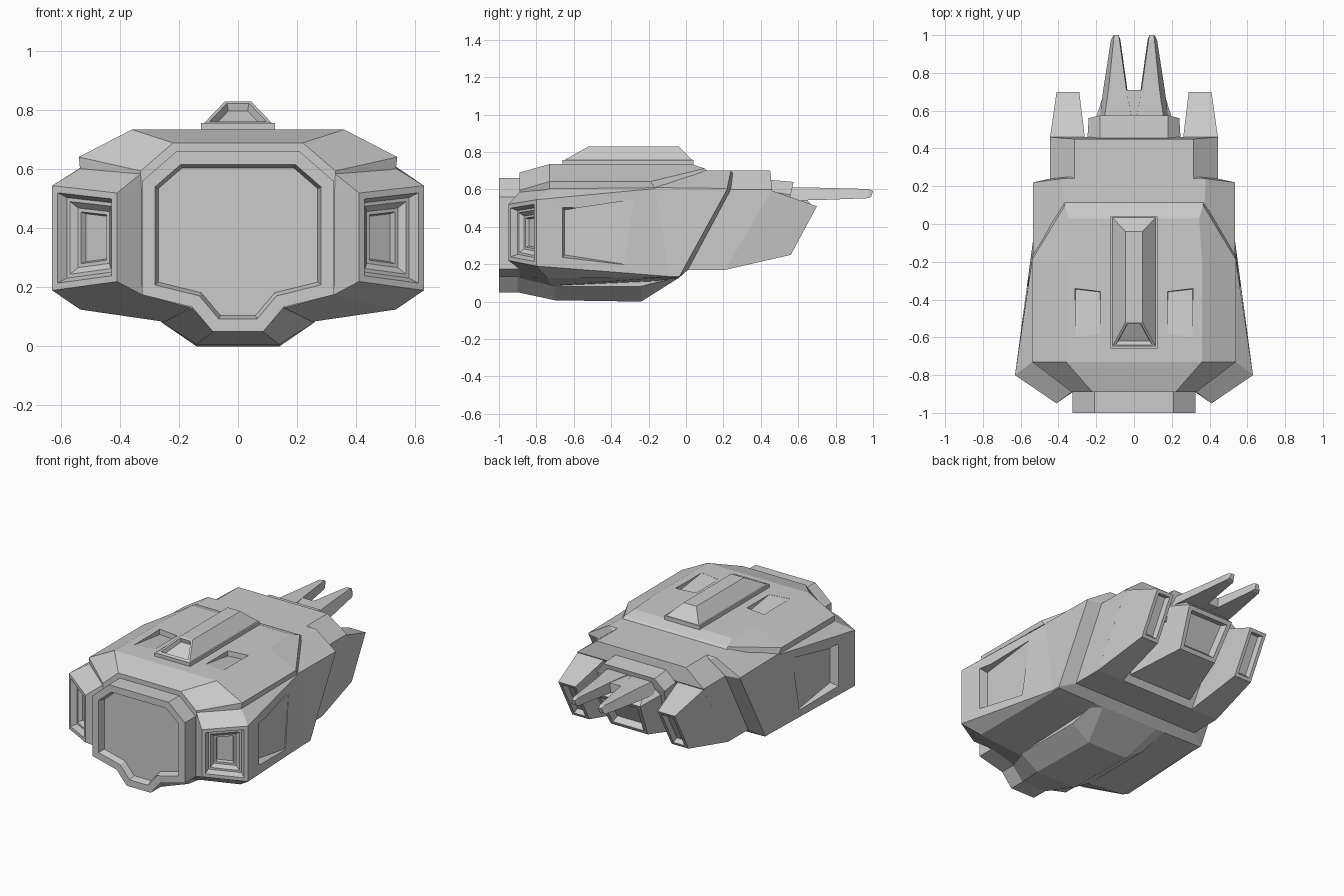
import bpy, bmesh


def sym(*pts):
    """Full ring from its right half, listed top to bottom."""
    return list(pts) + [(-x, y, z) for x, y, z in reversed(pts)]


def box_ring(y0, y1, top, bottom, z0, z1):
    """Four-sided ring: top edge at (y0, z0), bottom edge at (y1, z1)."""
    return [(top[0], y0, z0), (top[1], y0, z0), (bottom[1], y1, z1), (bottom[0], y1, z1)]


def loft(name, rings, pair=False, pick=None, steps=()):
    """Skin rings, cap the ends, optionally recess picked faces and mirror."""
    bm = bmesh.new()
    vs = [[bm.verts.new(p) for p in r] for r in rings]
    n = len(rings[0])
    for a, b in zip(vs, vs[1:]):
        for i in range(n):
            j = (i + 1) % n
            bm.faces.new((a[i], a[j], b[j], b[i]))
    for r in (vs[0], vs[-1]):
        for i in range(n // 2 - 1):
            bm.faces.new((r[i], r[i + 1], r[n - 2 - i], r[n - 1 - i]))
    bmesh.ops.remove_doubles(bm, verts=bm.verts[:], dist=0.0005)
    bmesh.ops.dissolve_limit(bm, angle_limit=0.01, verts=bm.verts[:], edges=bm.edges[:])
    bmesh.ops.recalc_face_normals(bm, faces=bm.faces[:])
    bm.normal_update()
    if pick:
        faces = [f for f in bm.faces if pick(f.calc_center_median(), f.normal)]
        for t, d in steps:
            bmesh.ops.inset_region(bm, faces=faces, thickness=t, depth=d, use_even_offset=True)
            bm.normal_update()
    me = bpy.data.meshes.new(name)
    bm.to_mesh(me)
    bm.free()
    ob = bpy.data.objects.new(name, me)
    bpy.context.collection.objects.link(ob)
    if pair:
        m = ob.modifiers.new("mirror", 'MIRROR')
        m.use_mirror_merge = False
    return ob


def cut(ob, cutter):
    m = ob.modifiers.new("cut", 'BOOLEAN')
    m.operation, m.solver, m.object = 'DIFFERENCE', 'EXACT', cutter
    bpy.context.view_layer.objects.active = ob
    bpy.ops.object.modifier_apply(modifier="cut")
    bpy.data.objects.remove(cutter)


# main hull with flared front pods and recessed pod ports
hull = loft("hull", [
    sym((.34, .25, .685), (.445, .24, .605), (.445, .24, .60), (.445, .01, .17), (.44, .01, .17), (.24, .01, .17)),
    sym((.38, .24, .70), (.535, .22, .605), (.535, .22, .60), (.535, -.035, .135), (.53, -.04, .13), (.26, -.04, .125)),
    sym((.36, -.16, .70), (.535, -.16, .61), (.535, -.16, .605), (.535, -.09, .135), (.53, -.1, .13), (.26, -.16, .11)),
    sym((.36, -.73, .70), (.525, -.72, .61), (.63, -.80, .545), (.63, -.80, .19), (.535, -.74, .125), (.26, -.72, .085)),
    sym((.22, -.89, .66), (.33, -.89, .585), (.41, -.95, .52), (.41, -.95, .22), (.325, -.89, .175), (.155, -.89, .13)),
    sym((.22, -.89, .66), (.33, -.89, .585), (.327, -.89, .52), (.327, -.89, .22), (.325, -.89, .175), (.155, -.89, .13)),
], pick=lambda c, n: n.y < -.5 and abs(c.x) > .47 and .3 < c.z < .45,
    steps=((.022, 0), (.015, -.035), (.012, 0), (.02, -.02), (.012, 0), (.006, -.02)))

# wedge recess in each hull side
cut(hull, loft("side_cutter", [
    [(.56, -.65, .49), (.75, -.69, .545), (.75, -.69, .20), (.56, -.65, .25)],
    [(.552, -.28, .545), (.75, -.28, .545), (.75, -.33, .20), (.558, -.33, .20)]], pair=True))

# armoured roof plate with chamfered corners
roof = loft("roof_plate", [
    sym((.22, -.89, .69), (.33, -.89, .595), (.33, -.89, .57), (.2, -.89, .57)),
    sym((.36, -.73, .735), (.54, -.73, .642), (.535, -.73, .60), (.3, -.73, .60)),
    sym((.36, -.19, .735), (.54, -.19, .642), (.535, -.16, .60), (.3, -.16, .60)),
    sym((.345, .03, .735), (.365, .10, .712), (.37, .12, .695), (.3, .12, .65))])

# tapering vents in the roof
cut(roof, loft("vent_cutter", [
    [(.18, -.36, .703), (.31, -.345, .703), (.32, -.335, .80), (.175, -.355, .80)],
    [(.18, -.58, .734), (.31, -.60, .734), (.31, -.60, .80), (.18, -.58, .80)]], pair=True))

# roof ridge with a recessed front window
loft("roof_ridge", [
    sym((.125, .04, z), (.125, -.66, z)) for z in (.72, .757)] + [
    sym((.115, .035, .757), (.115, -.65, .757)), sym((.045, -.04, .83), (.045, -.52, .83))],
    pick=lambda c, n: n.y < -.2 and n.z > .2 and c.z > .76, steps=((.012, 0), (.008, -.025)))

# front door block
loft("front_door", [
    sym((.21, y, .66), (.325, y, .56), (.325, y, .175), (.155, y, .133), (.085, y, .05)) for y in (-.85, -1)],
    pick=lambda c, n: n.y < -.9, steps=((.043, 0), (.012, -.04)))

# belly keel
loft("keel", [
    sym((.155, -.90, .2), (.155, -.90, .13), (.085, -.90, .05)),
    sym((.26, -.70, .2), (.26, -.70, .082), (.14, -.70, .007)),
    sym((.26, -.24, .2), (.26, -.24, .082), (.14, -.24, 0)),
    sym((.26, -.04, .2), (.26, -.04, .13), (.2, -.04, .126))])

# rear body between the mandibles
loft("rear_body", [
    sym((.315, .1, .70), (.445, .1, .60), (.445, -.1, .17)),
    sym((.315, .45, .70), (.445, .46, .60), (.445, .21, .17))])

# side mandibles with recessed ends
loft("mandible", [
    box_ring(.15, .0, (.26, .445), (.26, .445), .595, .17),
    box_ring(.455, .21, (.26, .445), (.26, .445), .595, .17),
    box_ring(.70, .56, (.29, .41), (.29, .41), .51, .25)], pair=True,
    pick=lambda c, n: c.y > .6 and n.y > .7, steps=((.02, 0), (.01, -.03)))

# rear collar and head with a recessed lower panel
loft("rear_collar", [
    sym((.18, .40, .655), (.25, .40, .60), (.25, .40, .45)),
    sym((.18, .575, .64), (.24, .56, .57), (.22, .52, .45))])
loft("rear_head", [
    sym((.18, .44, .62), (.24, .44, .56), (.24, .18, .20)),
    sym((.13, .60, .585), (.16, .69, .50), (.13, .57, .27))],
    pick=lambda c, n: c.y > .6 and c.z < .45 and n.y > .5 and abs(n.x) < .1,
    steps=((.025, 0), (.012, -.04)))

# twin prongs and the block joining them
loft("prong", [
    box_ring(.54, .54, (.01, .16), (.005, .185), .612, .54),
    box_ring(.71, .71, (.04, .135), (.035, .163), .609, .543),
    box_ring(.975, .975, (.077, .108), (.072, .122), .602, .553),
    box_ring(1.0, .99, (.082, .104), (.08, .114), .592, .56)], pair=True)
loft("prong_root", [box_ring(y, y, (-.045, .045), (-.045, .045), .607, .545) for y in (.5, .71)])
